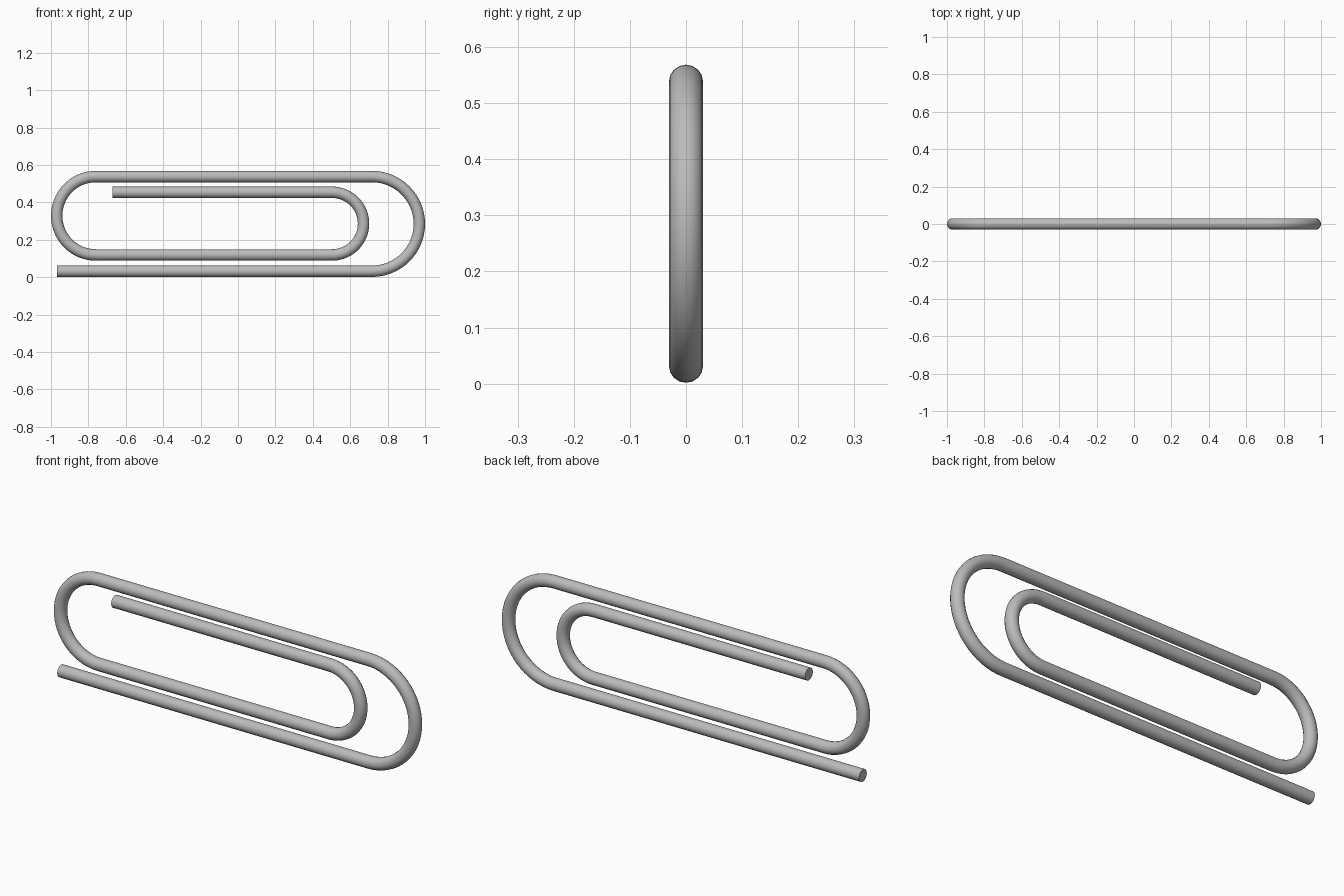
import bpy
import math

cube = bpy.data.objects.get("Cube")
if cube:
    bpy.data.objects.remove(cube, do_unlink=True)

WIRE = 0.0305               # wire radius
BOTTOM, TOP = 0.032, 0.538  # outer runs (wire centre heights)
LOW, HIGH = 0.119, 0.454    # inner runs
ARC_STEPS = 32


def bend(x_tip, z_from, z_to, side):
    """Half-circle path points from one run to the next, bulging to side."""
    r = abs(z_to - z_from) / 2
    mid, cx = (z_from + z_to) / 2, x_tip - side * r
    rise = math.copysign(r, z_to - z_from)
    angles = [math.pi * i / ARC_STEPS for i in range(ARC_STEPS + 1)]
    return [(cx + side * r * math.sin(a), 0, mid - rise * math.cos(a)) for a in angles]


# Wire path: outer free end, three bends, inner free end
path = [(-0.967, 0, BOTTOM)]
path += bend(1 - WIRE, BOTTOM, TOP, 1)
path += bend(WIRE - 1, TOP, LOW, -1)
path += bend(0.671, LOW, HIGH, 1)
path += [(-0.672, 0, HIGH)]

# Sweep a round section along the path
curve = bpy.data.curves.new("wire_path", "CURVE")
curve.dimensions = "3D"
curve.bevel_depth = WIRE
curve.bevel_resolution = 6
curve.use_fill_caps = True
spline = curve.splines.new("POLY")
spline.points.add(len(path) - 1)
for point, co in zip(spline.points, path):
    point.co = (*co, 1)

wire = bpy.data.objects.new("bent_wire", curve)
bpy.context.collection.objects.link(wire)

# Steel colour
steel = bpy.data.materials.new("steel_grey")
steel.use_nodes = True
colour = (0.5, 0.5, 0.5, 1)
steel.diffuse_color = colour
steel.node_tree.nodes["Principled BSDF"].inputs["Base Color"].default_value = colour
curve.materials.append(steel)

# Turn into a mesh with smooth sides and crisp cut ends
bpy.ops.object.select_all(action="DESELECT")
wire.select_set(True)
bpy.context.view_layer.objects.active = wire
bpy.ops.object.convert(target="MESH")
bpy.ops.object.shade_smooth_by_angle(angle=math.radians(40))
